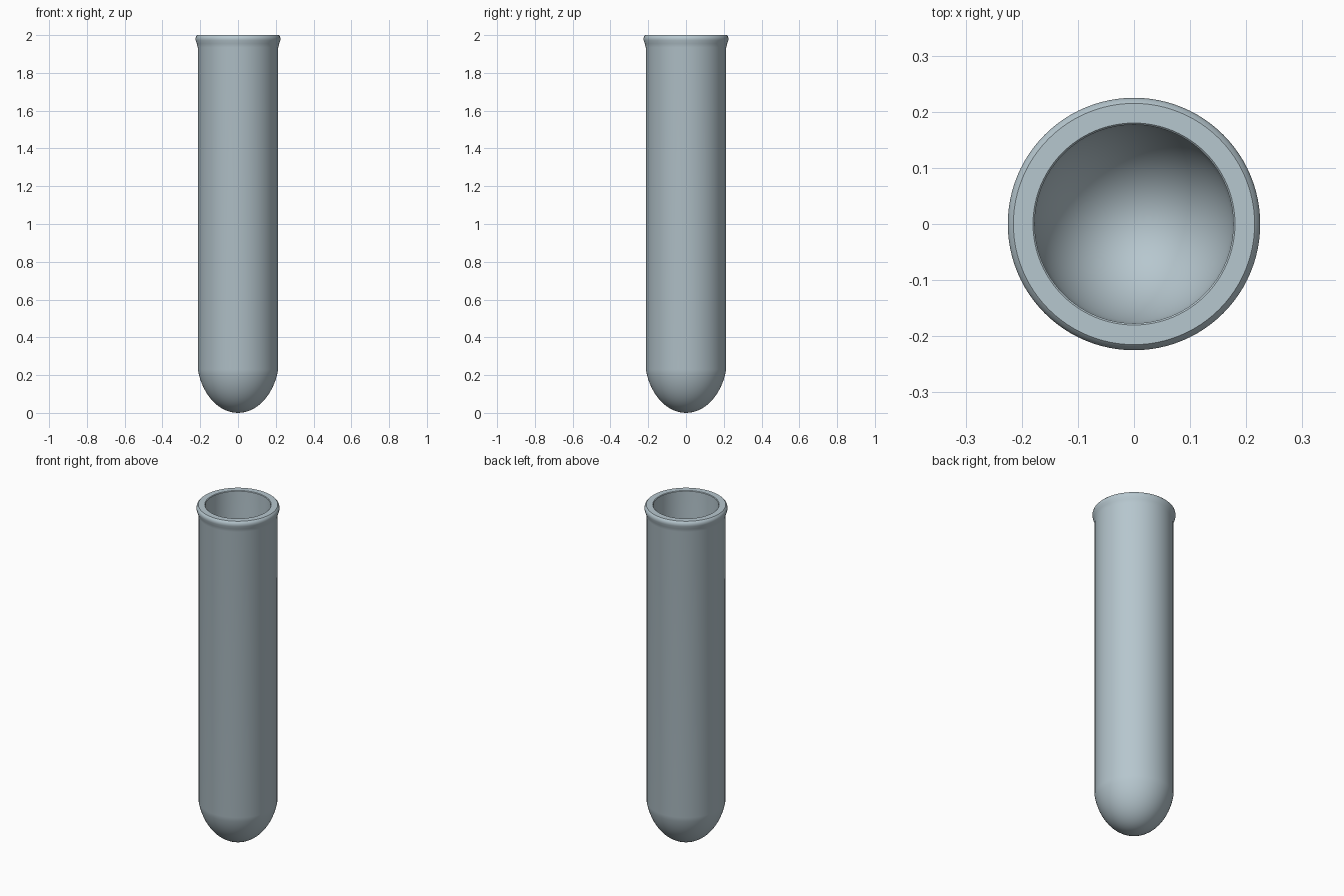
import bpy
import bmesh
import math

cube = bpy.data.objects.get("Cube")
if cube:
    bpy.data.objects.remove(cube, do_unlink=True)

# Single pale blue-grey glass colour
glass = bpy.data.materials.new("pale blue grey glass")
glass.use_nodes = True
colour = (0.47, 0.57, 0.62, 1.0)
glass.diffuse_color = colour
glass.node_tree.nodes["Principled BSDF"].inputs["Base Color"].default_value = colour


def dome(radius, centre, bottom, rim, steps=14):
    """Elliptical bowl profile from its lowest point up to the rim height."""
    depth = centre - bottom
    end = math.acos((centre - rim) / depth)
    return [(radius * math.sin(end * i / steps), centre - depth * math.cos(end * i / steps))
            for i in range(steps + 1)]


# Outer wall, flared rounded lip, then inner wall down to the inner bowl
outer = dome(0.219, 0.30, 0.0, 0.23)
lip = [(0.213, 1.935), (0.218, 1.955), (0.224, 1.972), (0.225, 1.982),
       (0.222, 1.993), (0.215, 2.0), (0.18, 2.0), (0.177, 1.997)]
inner = dome(0.182, 0.30, 0.04, 0.24)
profile = outer + lip + inner[::-1]

# Revolve the profile around the upright axis
bm = bmesh.new()
verts = [bm.verts.new((r, 0, z)) for r, z in profile]
edges = [bm.edges.new(pair) for pair in zip(verts, verts[1:])]
bmesh.ops.spin(bm, geom=verts + edges, cent=(0, 0, 0), axis=(0, 0, 1),
               angle=2 * math.pi, steps=96, use_merge=True)
bmesh.ops.remove_doubles(bm, verts=bm.verts, dist=0.0002)
bmesh.ops.recalc_face_normals(bm, faces=bm.faces)
mesh = bpy.data.meshes.new("tube_body")
bm.to_mesh(mesh)
bm.free()
mesh.materials.append(glass)

tube = bpy.data.objects.new("tube_body", mesh)
bpy.context.collection.objects.link(tube)
bpy.ops.object.select_all(action='DESELECT')
tube.select_set(True)
bpy.context.view_layer.objects.active = tube
bpy.ops.object.shade_smooth_by_angle(angle=math.radians(40))
